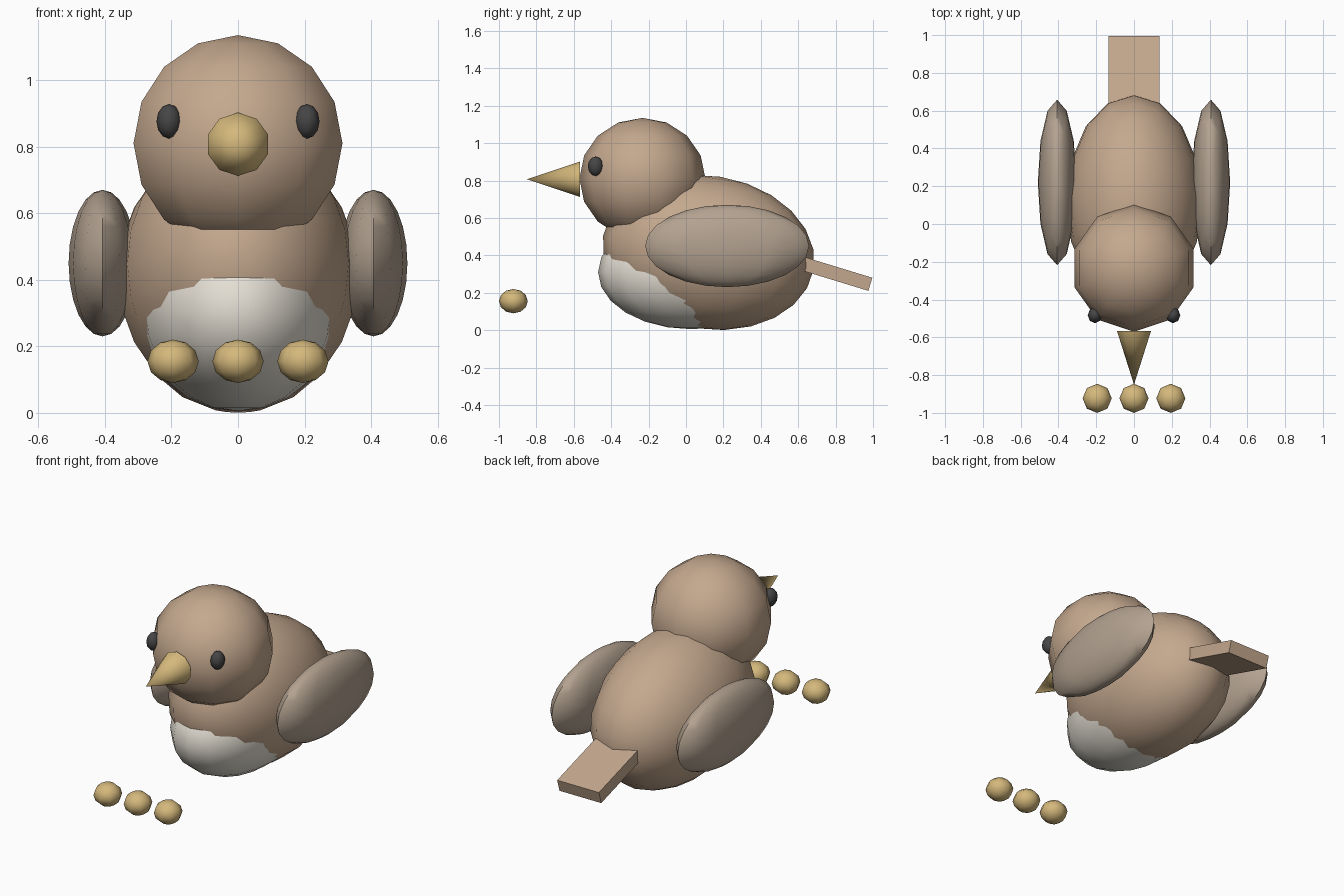
import bpy
from math import radians

if "Cube" in bpy.data.objects:
    bpy.data.objects.remove(bpy.data.objects["Cube"])


def material(name, rgb):
    m = bpy.data.materials.new(name)
    m.diffuse_color = (*rgb, 1)
    m.use_nodes = True
    m.node_tree.nodes["Principled BSDF"].inputs["Base Color"].default_value = m.diffuse_color
    return m


brown = material("brown", (0.55, 0.39, 0.27))
wing_brown = material("wing_brown", (0.45, 0.36, 0.28))
cream = material("cream", (0.78, 0.74, 0.66))
gold = material("gold", (0.66, 0.48, 0.20))
dark = material("dark", (0.06, 0.06, 0.06))


def finish(name, mat, angle=60):
    o = bpy.context.object
    o.name = name
    o.data.materials.append(mat)
    bpy.ops.object.transform_apply(location=False, rotation=True, scale=True)
    bpy.ops.object.shade_smooth_by_angle(angle=radians(angle))
    return o


def ellipsoid(name, loc, radii, mat, seg=16, rings=12, tilt=0):
    bpy.ops.mesh.primitive_uv_sphere_add(segments=seg, ring_count=rings, radius=1,
                                         location=loc, rotation=(radians(tilt), 0, 0))
    bpy.context.object.scale = radii
    return finish(name, mat)


# Body, pale belly and head
ellipsoid("body", (0, 0.12, 0.415), (0.36, 0.57, 0.41), brown, 16, 12, -9)
ellipsoid("belly", (0, 0.03, 0.31), (0.30, 0.50, 0.305), cream, 16, 12)
ellipsoid("head", (0, -0.233, 0.81), (0.33, 0.337, 0.325), brown, 10, 8)

# Wings and eyes on both sides
for side, label in ((-1, "left"), (1, "right")):
    ellipsoid(label + "_wing", (side * 0.407, 0.22, 0.45), (0.102, 0.438, 0.22), wing_brown, 12, 12)
    ellipsoid(label + "_eye", (side * 0.207, -0.483, 0.876), (0.038, 0.042, 0.052), dark, 8, 6)

# Beak cone pointing forward
bpy.ops.mesh.primitive_cone_add(vertices=10, radius1=0.095, radius2=0, depth=0.285,
                                location=(0, -0.708, 0.807), rotation=(radians(90), 0, 0))
finish("beak", gold, 40)

# Flat tail sloping down
bpy.ops.mesh.primitive_cube_add(size=1, location=(0, 0.78, 0.308), rotation=(radians(-17), 0, 0))
bpy.context.object.scale = (0.27, 0.43, 0.073)
finish("tail", brown, 30)

# Row of toes in front
for i in (-1, 0, 1):
    ellipsoid(f"toe_{i + 2}", (i * 0.195, -0.923, 0.155), (0.077, 0.077, 0.065), gold, 8, 6)
